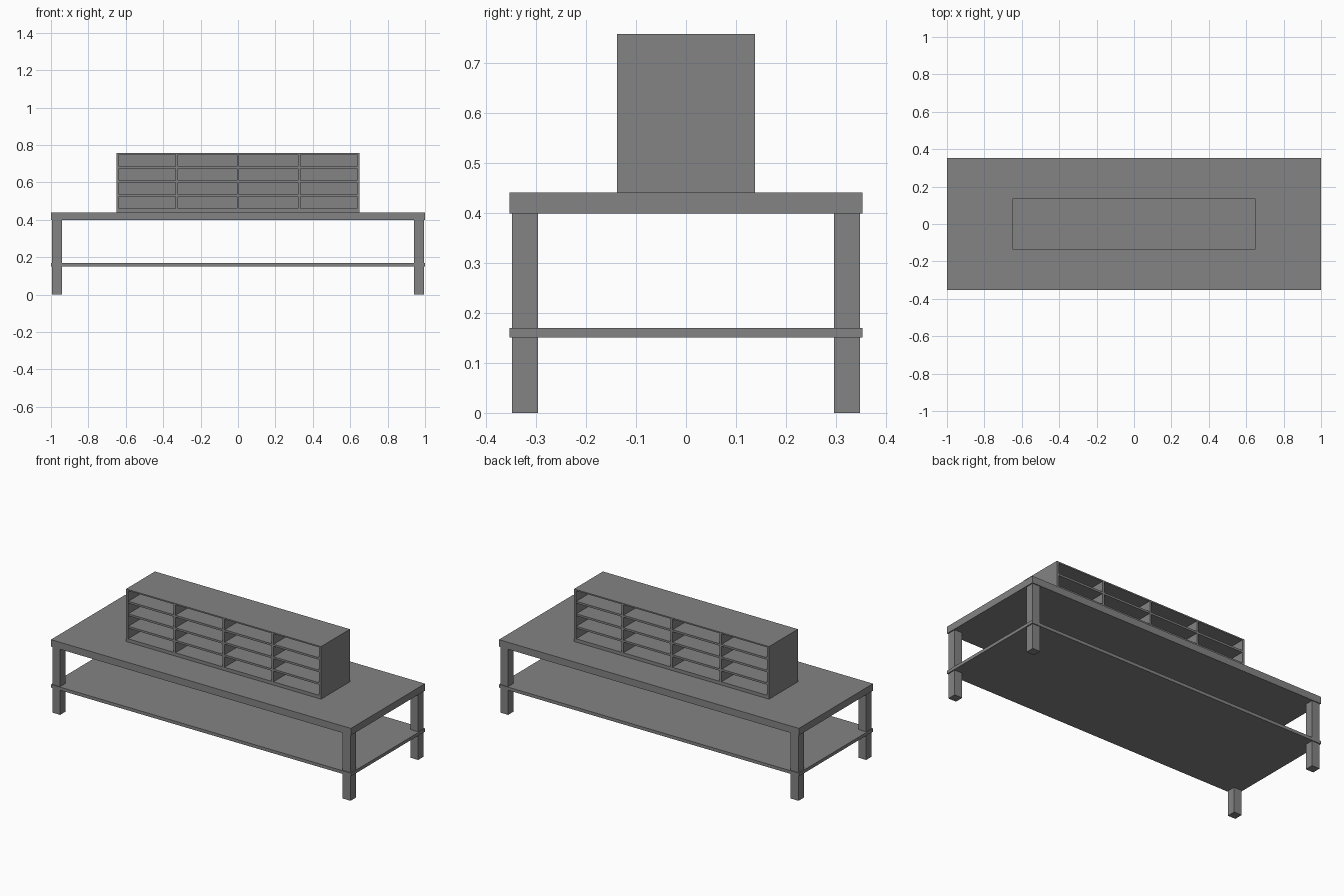
import bpy

if "Cube" in bpy.data.objects:
    bpy.data.objects.remove(bpy.data.objects["Cube"])

# One plain grey for the whole piece
grey = bpy.data.materials.new("mid_grey")
grey.diffuse_color = (0.23, 0.23, 0.23, 1)
grey.use_nodes = True
grey.node_tree.nodes["Principled BSDF"].inputs["Base Color"].default_value = grey.diffuse_color


def box(name, x, y, z):
    """Box from (min, max) ranges on each axis."""
    bpy.ops.mesh.primitive_cube_add(
        size=1, location=[(a + b) / 2 for a, b in (x, y, z)])
    ob = bpy.context.object
    ob.name = name
    ob.scale = [b - a for a, b in (x, y, z)]
    bpy.ops.object.transform_apply(location=False, rotation=False, scale=True)
    ob.data.materials.append(grey)
    return ob


# Table: top, lower shelf, four square legs
box("table_top", (-1, 1), (-0.353, 0.353), (0.398, 0.44))
box("lower_shelf", (-1, 1), (-0.353, 0.353), (0.151, 0.17))
for sx in (-1, 1):
    for sy in (-1, 1):
        cx, cy, h = sx * 0.968, sy * 0.322, 0.026
        box("leg", (cx - h, cx + h), (cy - h, cy + h), (0, 0.40))

# Pigeonhole cabinet, open at the front and back
W, D, Z0, Z1 = 0.65, 0.1375, 0.44, 0.757
SIDE, BASE, LID = 0.014, 0.02, 0.008
box("cabinet_base", (-W, W), (-D, D), (Z0, Z0 + BASE))
box("cabinet_lid", (-W, W), (-D, D), (Z1 - LID, Z1))
for s in (-1, 1):
    cx = s * (W - SIDE / 2)
    box("cabinet_side", (cx - SIDE / 2, cx + SIDE / 2), (-D, D),
        (Z0 + BASE, Z1 - LID))

# Middle panel closing the cells from both sides
box("cabinet_middle_panel", (-W + SIDE, W - SIDE), (-0.006, 0.006),
    (Z0 + BASE, Z1 - LID))

# Upright dividers and shelves of the 4 x 4 grid
T = 0.012
for i in (-1, 0, 1):
    cx = i * 0.327
    box("cabinet_divider", (cx - T / 2, cx + T / 2), (-D, D),
        (Z0 + BASE, Z1 - LID))
pitch = (Z1 - LID - Z0 - BASE + T) / 4
for j in (1, 2, 3):
    z = Z0 + BASE + j * pitch - T
    box("cabinet_shelf", (-W + SIDE, W - SIDE), (-D + 0.001, D - 0.001),
        (z, z + T))
